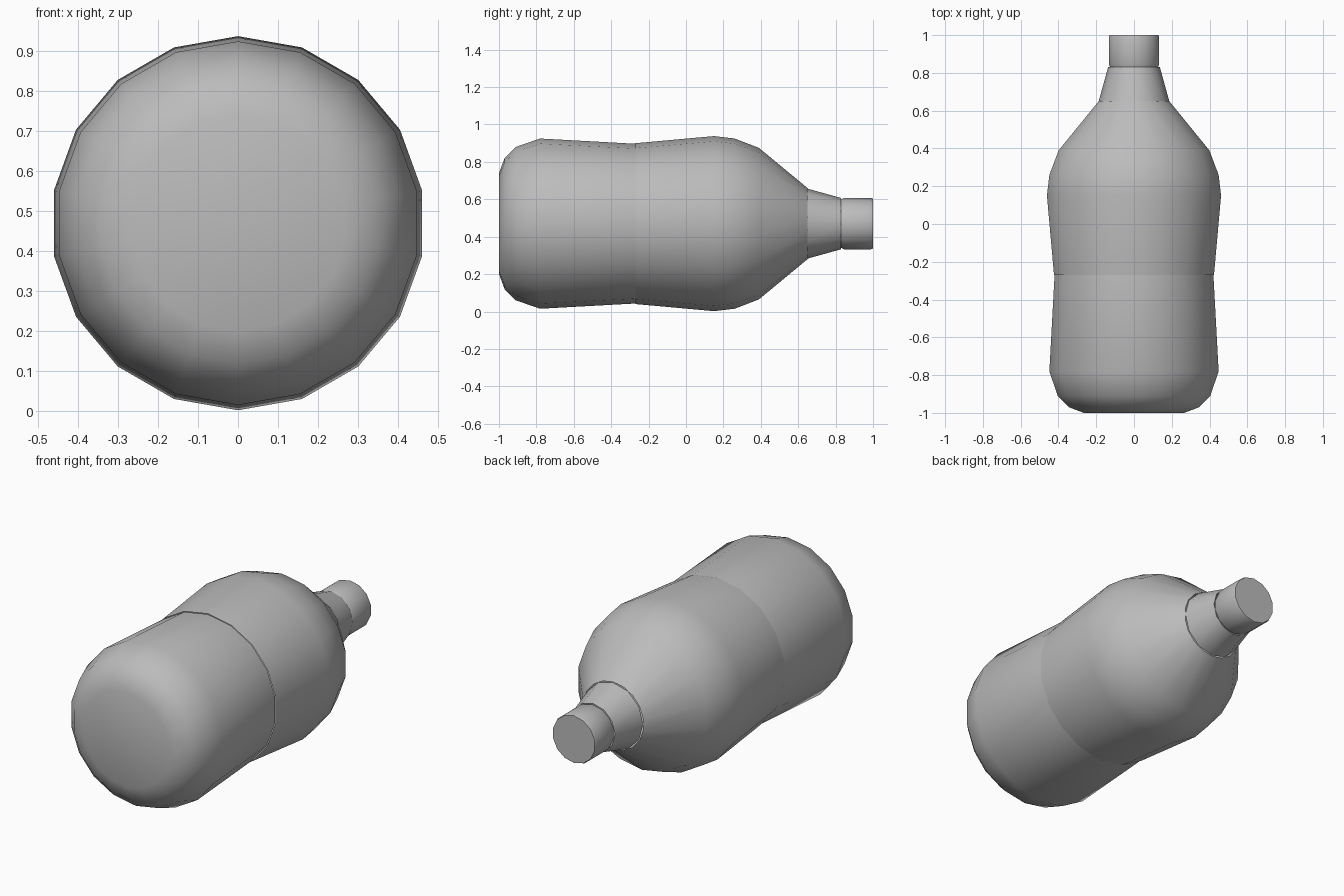
import bpy, math

old = bpy.data.objects.get("Cube")
if old:
    bpy.data.objects.remove(old, do_unlink=True)

# One plain grey for the whole bottle
grey = bpy.data.materials.new("plain grey")
grey.use_nodes = True
colour = (0.5, 0.5, 0.5, 1)
grey.diffuse_color = colour
grey.node_tree.nodes["Principled BSDF"].inputs["Base Color"].default_value = colour

AXIS_Z = 0.47


def lathe(name, profile, sides, angle, turn=0.0, caps=(False, False)):
    """Turn a profile of (y, radius) around the bottle's lengthwise axis."""
    verts, faces = [], []
    for y, r in profile:
        for i in range(sides):
            a = math.tau * (i + turn) / sides
            verts.append((r * math.cos(a), y, AXIS_Z + r * math.sin(a)))
    for k in range(len(profile) - 1):
        for i in range(sides):
            j = (i + 1) % sides
            a, b = k * sides, (k + 1) * sides
            faces.append((a + i, b + i, b + j, a + j))
    if caps[0]:
        faces.append(tuple(range(sides)))
    if caps[1]:
        last = (len(profile) - 1) * sides
        faces.append(tuple(last + i for i in reversed(range(sides))))
    mesh = bpy.data.meshes.new(name)
    mesh.from_pydata(verts, [], faces)
    mesh.materials.append(grey)
    mesh.update()
    ob = bpy.data.objects.new(name, mesh)
    bpy.context.collection.objects.link(ob)
    bpy.ops.object.select_all(action="DESELECT")
    ob.select_set(True)
    bpy.context.view_layer.objects.active = ob
    bpy.ops.object.shade_smooth_by_angle(angle=math.radians(angle))
    return ob


# Lower body with rounded base
lathe("lower_body", [(-1.0, 0.27), (-0.97, 0.35), (-0.91, 0.41), (-0.78, 0.455),
                     (-0.27, 0.427)], 18, 70, 0.5, (True, False))
# Upper body tapering into the shoulder
lathe("upper_body", [(-0.27, 0.43), (0.15, 0.468), (0.26, 0.455), (0.39, 0.405),
                     (0.65, 0.19)], 18, 70, 0.5)
# Neck cone
lathe("neck", [(0.65, 0.187), (0.83, 0.137)], 12, 40)
# Cap with a slightly softened rim
lathe("cap", [(0.825, 0.128), (0.845, 0.137), (0.99, 0.137), (1.0, 0.133)],
      14, 50, 0.5, (True, True))
